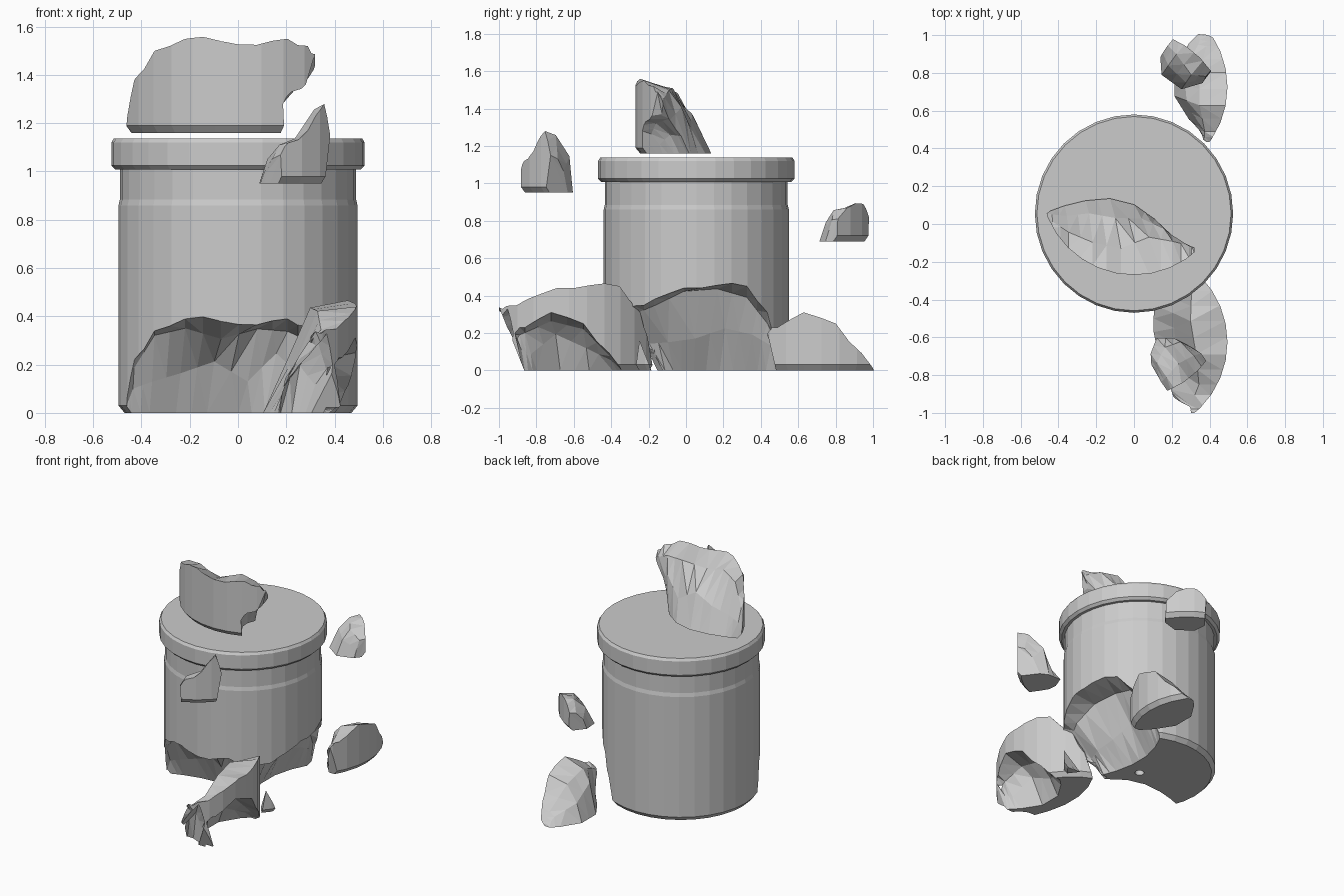
import bpy, bmesh, random
from math import sin, cos, pi, radians, sqrt
from mathutils import Vector

if "Cube" in bpy.data.objects:
    bpy.data.objects.remove(bpy.data.objects["Cube"])

random.seed(4)
CY = 0.055          # pot axis sits slightly behind the origin
R = 0.495
SIDES = 32


def add_object(name, bm):
    bmesh.ops.recalc_face_normals(bm, faces=bm.faces[:])
    mesh = bpy.data.meshes.new(name)
    bm.to_mesh(mesh)
    bm.free()
    obj = bpy.data.objects.new(name, mesh)
    bpy.context.collection.objects.link(obj)
    return obj


def lathe(name, profile):
    """Solid of revolution; both profile ends lie on the axis."""
    bm = bmesh.new()
    first = bm.verts.new((0, CY, profile[0][1]))
    last = bm.verts.new((0, CY, profile[-1][1]))
    rings = [[bm.verts.new((r * cos(2 * pi * i / SIDES), CY + r * sin(2 * pi * i / SIDES), z))
              for i in range(SIDES)] for r, z in profile[1:-1]]
    for i in range(SIDES):
        j = (i + 1) % SIDES
        bm.faces.new((first, rings[0][j], rings[0][i]))
        bm.faces.new((last, rings[-1][i], rings[-1][j]))
        for a, b in zip(rings, rings[1:]):
            bm.faces.new((a[i], a[j], b[j], b[i]))
    return add_object(name, bm)


def boolean(obj, cutter, operation):
    mod = obj.modifiers.new("cut", 'BOOLEAN')
    mod.object, mod.operation, mod.solver = cutter, operation, 'EXACT'
    bpy.context.view_layer.update()
    deps = bpy.context.evaluated_depsgraph_get()
    mesh = bpy.data.meshes.new_from_object(obj.evaluated_get(deps))
    obj.modifiers.clear()
    obj.data = mesh


def break_cutter(angle, top, base, depth, heights):
    """Jagged wedge facing `angle`: span at the top and base, inner depth
    (start, middle, end) and the heights of the broken edge along the span."""
    a = radians(angle)
    out, tan = Vector((cos(a), sin(a), 0)), Vector((-sin(a), cos(a), 0))
    jit = lambda s: random.uniform(-s, s)
    rings = []
    for i, z in enumerate(heights):
        u = (1 - cos(pi * i / (len(heights) - 1))) / 2     # columns crowd at the ends
        t = top[0] + (top[1] - top[0]) * u
        tb = base[0] + (base[1] - base[0]) * u
        end = depth[0] if u < 0.5 else depth[2]
        d = depth[1] + (end - depth[1]) * (2 * u - 1) ** 2
        nc = max(sqrt(max(R * R - t * t, 0)), d + 0.01)
        f1, f2 = 0.42 + jit(0.12), 0.75 + jit(0.1)
        mid = lambda f: nc + (d - nc) * f
        ring = [Vector(p) for p in (
            (0.75, tb, -0.1), (0.75, t, z), (nc, t, z),
            (mid(f1), t, z * (0.88 + jit(0.08))),
            (mid(f2), (t + tb) / 2, z * (0.5 + jit(0.15))),
            (d, tb, 0), (d, tb, -0.1))]
        if rings:
            half = [(p + q) / 2 for p, q in zip(rings[-1], ring)]
            bump = jit(0.016)
            half[1].z += bump
            half[2].z += bump
            rings.append(half)
        rings.append(ring)
    bm = bmesh.new()
    vs = [[bm.verts.new(Vector((0, CY, 0)) + out * n + tan * t + Vector((0, 0, z)))
           for n, t, z in ring] for ring in rings]
    for p, q in zip(vs, vs[1:]):
        for i in range(7):
            k = (i + 1) % 7
            bm.faces.new((p[i], p[k], q[k], q[i]))
    bm.faces.new(vs[0])
    bm.faces.new(vs[-1][::-1])
    bmesh.ops.triangulate(bm, faces=bm.faces[:])
    cutter = add_object("break_cutter", bm)
    cutter.hide_render = True
    return cutter


# Pot body with chamfered foot, drain hole and a faint groove
body = lathe("pot_body", [(0, 0.04), (0.03, 0.04), (0.03, 0), (0.47, 0), (R, 0.03),
                          (R, 0.86), (0.489, 0.885), (0.489, 1.03), (0, 1.03)])
whole = body.data.copy()

# Rim and flat top
lathe("pot_rim", [(0, 1.015), (0.508, 1.008), (0.525, 1.025), (0.525, 1.12),
                  (0.514, 1.137), (0, 1.137)])


def shard(name, move, *shape, removes=True):
    """Break a piece off the body and lay it at an offset."""
    cutter = break_cutter(*shape)
    piece = bpy.data.objects.new(name, body.data.copy() if removes else whole.copy())
    bpy.context.collection.objects.link(piece)
    boolean(piece, cutter, 'INTERSECT')
    if removes:
        boolean(body, cutter, 'DIFFERENCE')
    piece.location = move
    bpy.data.objects.remove(cutter)


# Small floating shard in front
shard("small_shard_front", (-.01, -.48, .95), -55, (-.11, .15), (-.1, .11),
      (.32, .22, .33), (.12, .17, .22, .33, .2))
# Low shard lying behind on the right
shard("low_shard_right", (0, .67, 0), 0, (-.29, .27), (-.22, .28),
      (.34, .2, .34), (.2, .23, .31, .25, .09, .02))
# Large front shard resting above the top
shard("front_shard", (0, .17, 1.16), -90, (-.46, .32), (-.465, .21),
      (.165, .09, .31), (.06, .22, .34, .39, .38, .365, .39, .36, .33))
# Large right shard lying in front
shard("right_shard", (0, -.68, 0), 0, (-.375, .42), (-.2, .45),
      (.18, .1, .2), (.34, .345, .38, .44, .455, .45, .31, .18))
# Small floating shard at the back
shard("small_shard_back", (0, .475, .69), 50, (-.13, .13), (-.14, .12),
      (.4, .27, .36), (.12, .18, .2, .13), removes=False)
